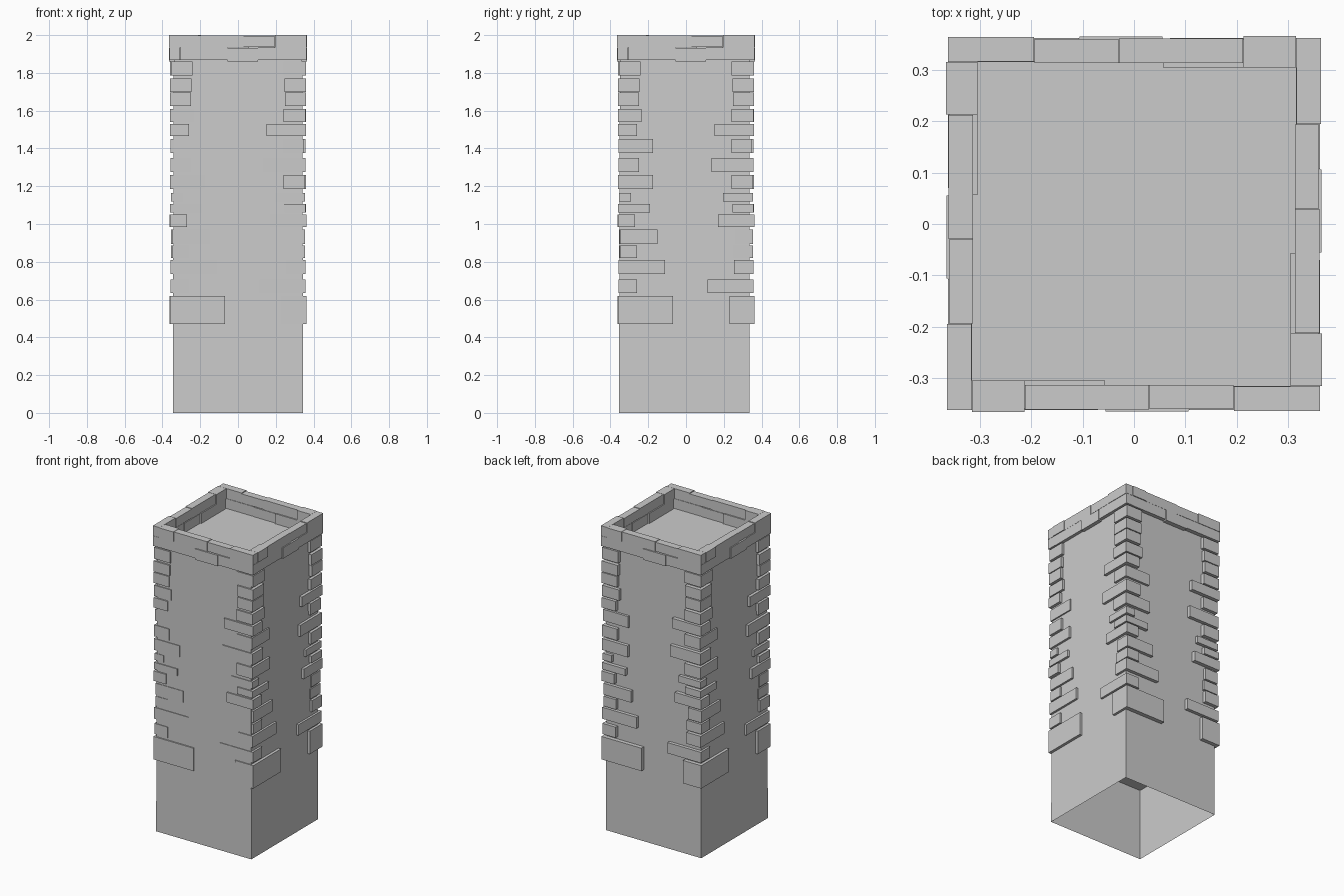
import bpy, bmesh
from mathutils import Matrix
from math import radians


def finish(bm, name):
    bmesh.ops.recalc_face_normals(bm, faces=bm.faces)
    me = bpy.data.meshes.new(name)
    bm.to_mesh(me)
    bm.free()
    ob = bpy.data.objects.new(name, me)
    bpy.context.collection.objects.link(ob)
    return ob


def add_box(bm, x0, x1, y0, y1, z0, z1, turn):
    """Box given by its limits, then turned about the tower axis."""
    m = (Matrix.Rotation(radians(turn), 4, 'Z')
         @ Matrix.Translation(((x0 + x1) / 2, (y0 + y1) / 2, (z0 + z1) / 2))
         @ Matrix.Diagonal((x1 - x0, y1 - y0, z1 - z0, 1)))
    bmesh.ops.create_cube(bm, size=1, matrix=m)


# Tower shaft: slightly tapered, roofed below the parapet, open underneath
bm = bmesh.new()
low = [bm.verts.new(p) for p in
       [(-.345, -.355, 0), (.345, -.355, 0), (.345, .335, 0), (-.345, .335, 0)]]
top = [bm.verts.new(p) for p in
       [(-.34, -.35, 1.87), (.34, -.35, 1.87), (.34, .335, 1.87), (-.34, .335, 1.87)]]
for i in range(4):
    j = (i + 1) % 4
    bm.faces.new((low[i], low[j], top[j], top[i]))
bm.faces.new(top)
finish(bm, "tower_shaft")

# Corner stones: z0, z1, inner end x, inner end y, proud in x, proud in y
stones = [
    (.47, .62, -.07, -.23, .36, .362),
    (.635, .705, -.26, -.115, .357, .357),
    (.735, .81, -.11, -.255, .358, .357),
    (.82, .885, -.26, -.25, .350, .356),
    (.895, .97, -.15, -.26, .350, .356),
    (.985, 1.05, -.27, -.17, .36, .362),
    (1.06, 1.105, -.19, -.245, .36, .358),
    (1.12, 1.165, -.29, -.195, .356, .355),
    (1.185, 1.26, -.175, -.24, .36, .356),
    (1.275, 1.35, -.25, -.135, .358, .357),
    (1.375, 1.45, -.175, -.24, .357, .350),
    (1.465, 1.53, -.26, -.15, .36, .36),
    (1.54, 1.61, -.235, -.24, .36, .357),
    (1.625, 1.695, -.25, -.25, .36, .359),
    (1.70, 1.77, -.245, -.245, .36, .36),
    (1.785, 1.86, -.24, -.24, .356, .359),
]
for k, corner in enumerate(("front_left", "front_right", "back_right", "back_left")):
    bm = bmesh.new()
    for z0, z1, xe, ye, px, py in stones:
        add_box(bm, -px, xe, -py, ye, z0, z1, 90 * k)
    finish(bm, corner + "_corner_stones")

# Parapet: two pinwheel courses; x start, x end, outer y, inner y, z0, z1
blocks = [
    (.195, .362, -.364, -.316, 1.935, 2.0),
    (.03, .194, -.360, -.313, 1.937, 1.996),
    (-.212, .029, -.361, -.313, 1.934, 1.999),
    (-.315, -.213, -.366, -.305, 1.935, 2.0),
    (.107, .362, -.362, -.315, 1.868, 1.934),
    (-.055, .106, -.365, -.313, 1.861, 1.932),
    (-.305, -.056, -.360, -.305, 1.868, 1.936),
    (-.316, -.306, -.362, -.315, 1.868, 1.934),
]
for k, side in enumerate(("front", "right", "back", "left")):
    bm = bmesh.new()
    for x0, x1, yo, yi, z0, z1 in blocks:
        add_box(bm, x0, x1, yo, yi, z0, z1, 90 * k)
    finish(bm, side + "_parapet_blocks")
